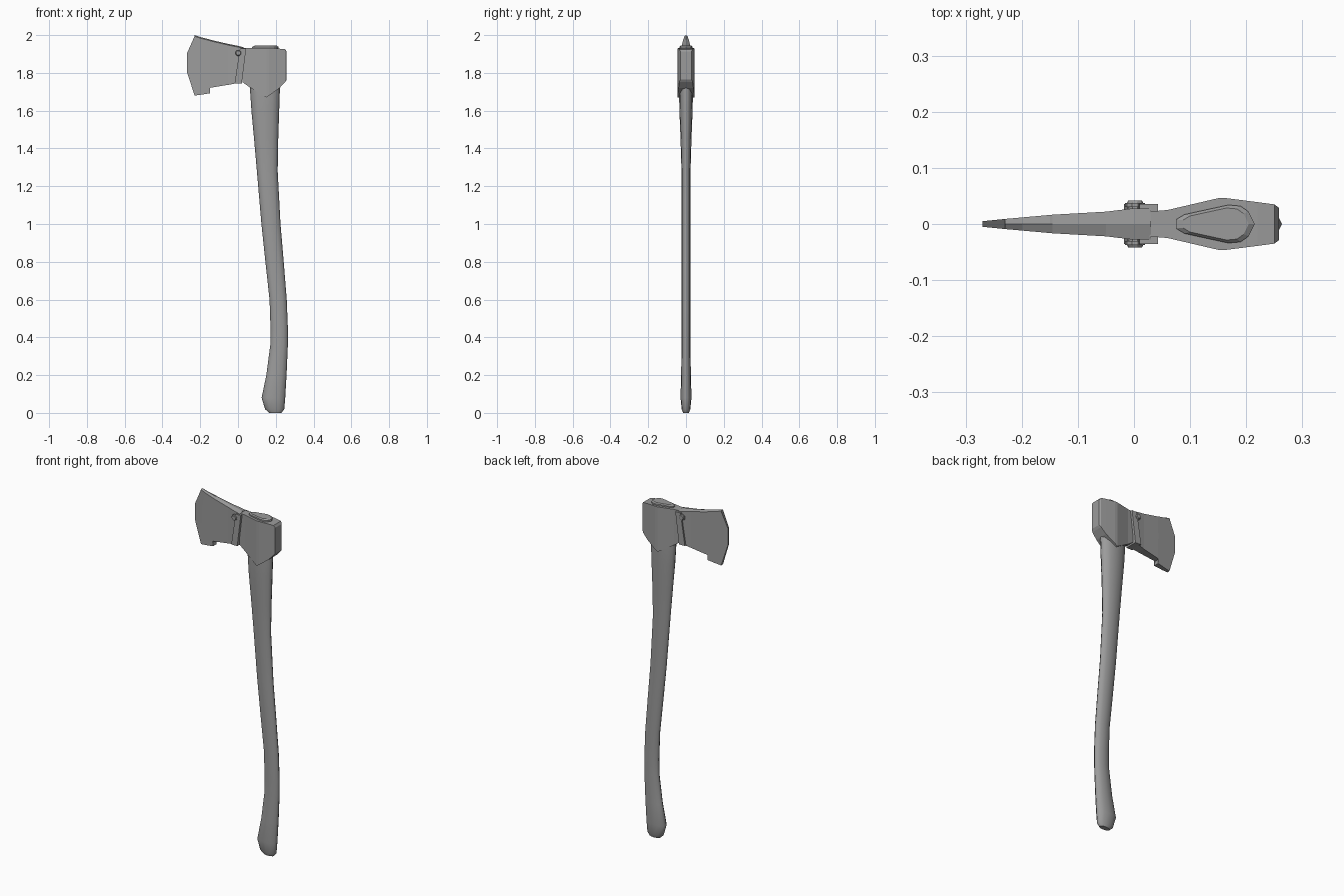
import bpy, bmesh, math

cube = bpy.data.objects.get("Cube")
if cube:
    bpy.data.objects.remove(cube, do_unlink=True)

COLOR = (0.33, 0.33, 0.33, 1)
grey = bpy.data.materials.new("plain grey")
grey.use_nodes = True
grey.diffuse_color = COLOR
grey.node_tree.nodes["Principled BSDF"].inputs["Base Color"].default_value = COLOR


def loft(name, rings, smooth=False):
    """Skin a list of equal-sized closed rings and cap both ends."""
    bm = bmesh.new()
    loops = [[bm.verts.new(p) for p in ring] for ring in rings]
    count = len(loops[0])
    for a, b in zip(loops, loops[1:]):
        for i in range(count):
            j = (i + 1) % count
            bm.faces.new((a[i], a[j], b[j], b[i])).smooth = smooth
    bm.faces.new(loops[0])
    bm.faces.new(loops[-1])
    bmesh.ops.recalc_face_normals(bm, faces=bm.faces)
    mesh = bpy.data.meshes.new(name)
    bm.to_mesh(mesh)
    bm.free()
    mesh.materials.append(grey)
    obj = bpy.data.objects.new(name, mesh)
    bpy.context.collection.objects.link(obj)
    return obj


def interp(table, x):
    for (x0, v0), (x1, v1) in zip(table, table[1:]):
        if x <= x1:
            return v0 + (v1 - v0) * max(0, x - x0) / (x1 - x0)
    return table[-1][1]


# Handle: oval sections given as height, left edge, right edge, half thickness
sections = [
    (0.0, .165, .23, .015), (.02, .143, .245, .023), (.08, .125, .25, .029),
    (.2, .15, .257, .026), (.36, .171, .264, .023), (.45, .172, .264, .023),
    (.6, .167, .258, .023), (.8, .145, .242, .023), (1, .124, .225, .023),
    (1.28, .1, .21, .024), (1.45, .085, .213, .029), (1.6, .071, .218, .035),
    (1.72, .063, .222, .037), (1.85, .07, .218, .034),
]
SIDES = 12
rings = []
for z, x0, x1, hy in sections:
    rings.append([((x0 + x1) / 2 + (x1 - x0) / 2 * math.cos(a), hy * math.sin(a), z)
                  for a in (math.tau * i / SIDES for i in range(SIDES))])
loft("handle", rings, smooth=True)

# Axe head socket and poll: x, top, bottom, half thickness
socket = [
    (.025, 1.932, 1.75, .022), (.06, 1.932, 1.725, .025), (.15, 1.93, 1.67, .046),
    (.165, 1.93, 1.68, .046), (.22, 1.928, 1.72, .039), (.25, 1.925, 1.752, .035),
    (.258, 1.912, 1.765, .029),
]
loft("head_socket", [[(x, -h, t), (x, h, t), (x, h, b), (x, -h, b)]
                     for x, t, b, h in socket])

# Blade: top x and z, bottom x and z, outward bow of the cutting edge
thickness = [(-.27, .005), (-.23, .009), (-.14, .017), (-.05, .022), (.0, .028), (.03, .028)]
stations = [
    (-.23, 2.0, -.23, 1.68, .04), (-.2, 1.99, -.2, 1.684, .02),
    (-.15, 1.977, -.148, 1.692, 0), (-.145, 1.975, -.155, 1.72, 0),
    (-.05, 1.953, -.05, 1.737, 0), (.0, 1.943, -.01, 1.745, 0),
    (.03, 1.936, .02, 1.748, 0),
]
rings = []
for xt, zt, xb, zb, bow in stations:
    side = []
    for t, out in ((0, 0), (.3, 1), (.61, 1), (1, 0)):
        x = xt + (xb - xt) * t - bow * out
        side.append((x, interp(thickness, x), zt + (zb - zt) * t - (.006 if t == 0 else 0)))
    rings.append([(xt, 0, zt)] + [(x, -h, z) for x, h, z in side]
                 + [(x, h, z) for x, h, z in reversed(side)])
loft("blade", rings)

# Slanted strap clasping the neck
strap = [(.01, 1.928), (.043, 1.928), (.02, 1.745), (-.018, 1.745)]
loft("neck_strap", [[(x, y, z) for x, z in strap] for y in (-.036, .036)])

# Stepped rivets, one on each cheek
for label, s in (("right", -1), ("left", 1)):
    steps = [(.02, .014), (.03, .014), (.03, .018), (.037, .018), (.037, .015), (.042, .012)]
    loft("rivet_" + label, [[(.002 + r * math.cos(math.tau * i / 10), s * y,
                              1.905 + r * math.sin(math.tau * i / 10))
                             for i in range(10)] for y, r in steps])

# Teardrop end of the handle showing above the socket
half = [(.075, .008), (.09, .017), (.168, .034), (.19, .032), (.204, .022)]
outline = half + [(.215, 0)] + [(x, -y) for x, y in reversed(half)]
levels = [(1.92, 1), (1.938, 1), (1.944, .84)]
loft("handle_end", [[(.15 + (x - .15) * k, y * k, z) for x, y in outline]
                    for z, k in levels])
